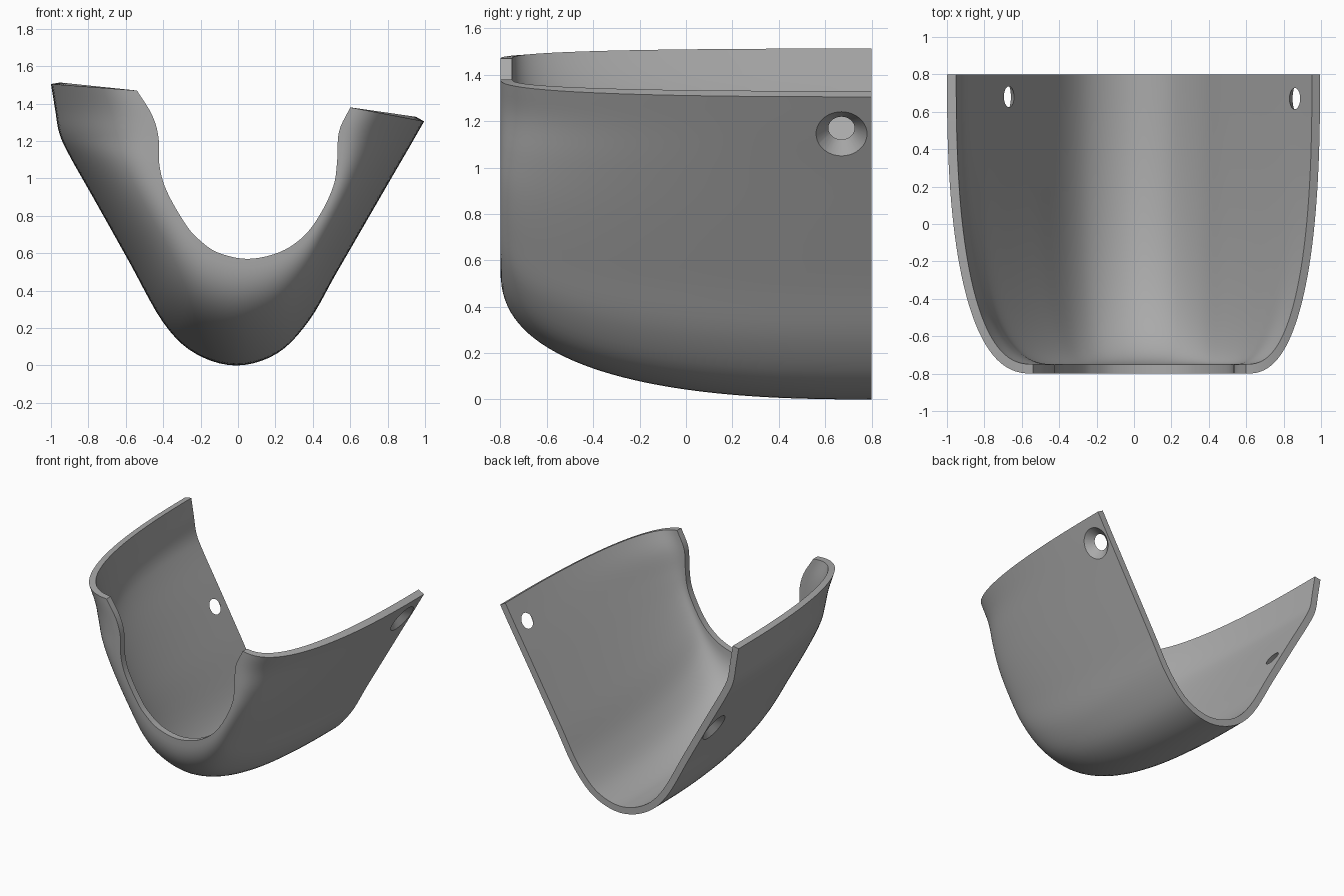
import bpy, bmesh, math
from mathutils import Vector

cube = bpy.data.objects.get("Cube")
if cube:
    bpy.data.objects.remove(cube, do_unlink=True)

WALL, BACK, FRONT = 0.05, 0.8, -0.8
POWER = 2.5          # squareness of the rounded nose
ROWS, STEPS = 36, 5

grey = bpy.data.materials.new("neutral grey")
grey.use_nodes = True
grey.diffuse_color = (0.4, 0.4, 0.4, 1)
grey.node_tree.nodes["Principled BSDF"].inputs["Base Color"].default_value = grey.diffuse_color

# Matching x, z points of the open back section and the front opening
BACK_PTS = [(-1, 1.505), (-.978, 1.37), (-.955, 1.24), (-.90, 1.12), (-.77, .89),
            (-.585, .56), (-.40, .23), (-.23, .065), (-.01, 0), (.21, .065), (.38, .24),
            (.524, .49), (.686, .77), (.816, .995), (.918, 1.17), (.995, 1.305)]
FRONT_PTS = [(-.54, 1.47), (-.46, 1.34), (-.425, 1.22), (-.42, 1.07), (-.38, .93),
             (-.28, .755), (-.21, .675), (-.11, .605), (.05, .57), (.22, .605), (.35, .69),
             (.44, .81), (.51, .96), (.53, 1.09), (.54, 1.25), (.6, 1.38)]


def spline(points):
    """Smooth curve through the points."""
    p = [Vector(q) for q in points]
    p = [2 * p[0] - p[1]] + p + [2 * p[-1] - p[-2]]
    out = []
    for a, b, c, d in zip(p, p[1:], p[2:], p[3:]):
        for k in range(STEPS):
            t = k / STEPS
            out.append(b + (c - a) * t / 2 + (2 * a - 5 * b + 4 * c - d) * t * t / 2
                       + (3 * b - a - 3 * c + d) * t ** 3 / 2)
    return out + [p[-2]]


def inset(curve, dist):
    """Move a left-to-right curve towards its inside."""
    out = []
    for i, p in enumerate(curve):
        d = (curve[min(i + 1, len(curve) - 1)] - curve[max(i - 1, 0)]).normalized()
        out.append(p + Vector((-d.y, d.x)) * dist)
    return out


def skin(bm, start, end, y_end):
    """Rows of vertices swelling from the front opening out to the back section."""
    rows = []
    for r in range(ROWS + 1):
        t = math.pi / 2 * r / ROWS
        y = BACK + (y_end - BACK) * math.sin(t) ** (2 / POWER)
        w = 1 - max(math.cos(t), 0) ** (2 / POWER)
        if r == ROWS:
            y, w = y_end, 1
        mix = [a.lerp(b, w) for a, b in zip(start, end)]
        rows.append([bm.verts.new((q.x, y, q.y)) for q in mix])
    return rows


def bridge(bm, a, b):
    for i in range(len(a) - 1):
        bm.faces.new((a[i], a[i + 1], b[i + 1], b[i]))


def finish(bm, name):
    bmesh.ops.recalc_face_normals(bm, faces=bm.faces)
    mesh = bpy.data.meshes.new(name)
    bm.to_mesh(mesh)
    bm.free()
    mesh.materials.append(grey)
    obj = bpy.data.objects.new(name, mesh)
    bpy.context.collection.objects.link(obj)
    return obj


# Curved shell: outer skin, inner skin and the edges joining them
bm = bmesh.new()
section, opening = spline(BACK_PTS), spline(FRONT_PTS)
outer = skin(bm, section, opening, FRONT)
inner = skin(bm, inset(section, WALL), opening, FRONT + WALL)
for rows in (outer, inner):
    for a, b in zip(rows, rows[1:]):
        bridge(bm, a, b)
for r in (0, -1):
    bridge(bm, outer[r], inner[r])
for side in (0, -1):
    bridge(bm, [row[side] for row in outer], [row[side] for row in inner])
shell = finish(bm, "curved_shell")


def countersink(centre, outward):
    """Cut a conical screw hole, wide on the outside of the wall."""
    bm = bmesh.new()
    depth = 0.1
    bmesh.ops.create_cone(bm, cap_ends=True, segments=40, radius1=0.03,
                          radius2=0.137, depth=depth)
    cutter = finish(bm, "hole_cutter")
    cutter.hide_render = True
    n = Vector(outward).normalized()
    cutter.rotation_euler = n.to_track_quat('Z', 'Y').to_euler()
    cutter.location = Vector(centre) - n * WALL / 2
    mod = shell.modifiers.new("screw_hole", 'BOOLEAN')
    mod.operation, mod.solver, mod.object = 'DIFFERENCE', 'EXACT', cutter
    bpy.context.view_layer.objects.active = shell
    bpy.ops.object.modifier_apply(modifier=mod.name)
    bpy.data.objects.remove(cutter, do_unlink=True)


# Screw holes near the back edge, one in each wall
countersink((.903, .67, 1.145), (.87, 0, -.5))
countersink((-.713, .68, .787), (-.87, 0, -.5))

bpy.ops.object.select_all(action='DESELECT')
shell.select_set(True)
bpy.context.view_layer.objects.active = shell
bpy.ops.object.shade_smooth_by_angle(angle=math.radians(32))
